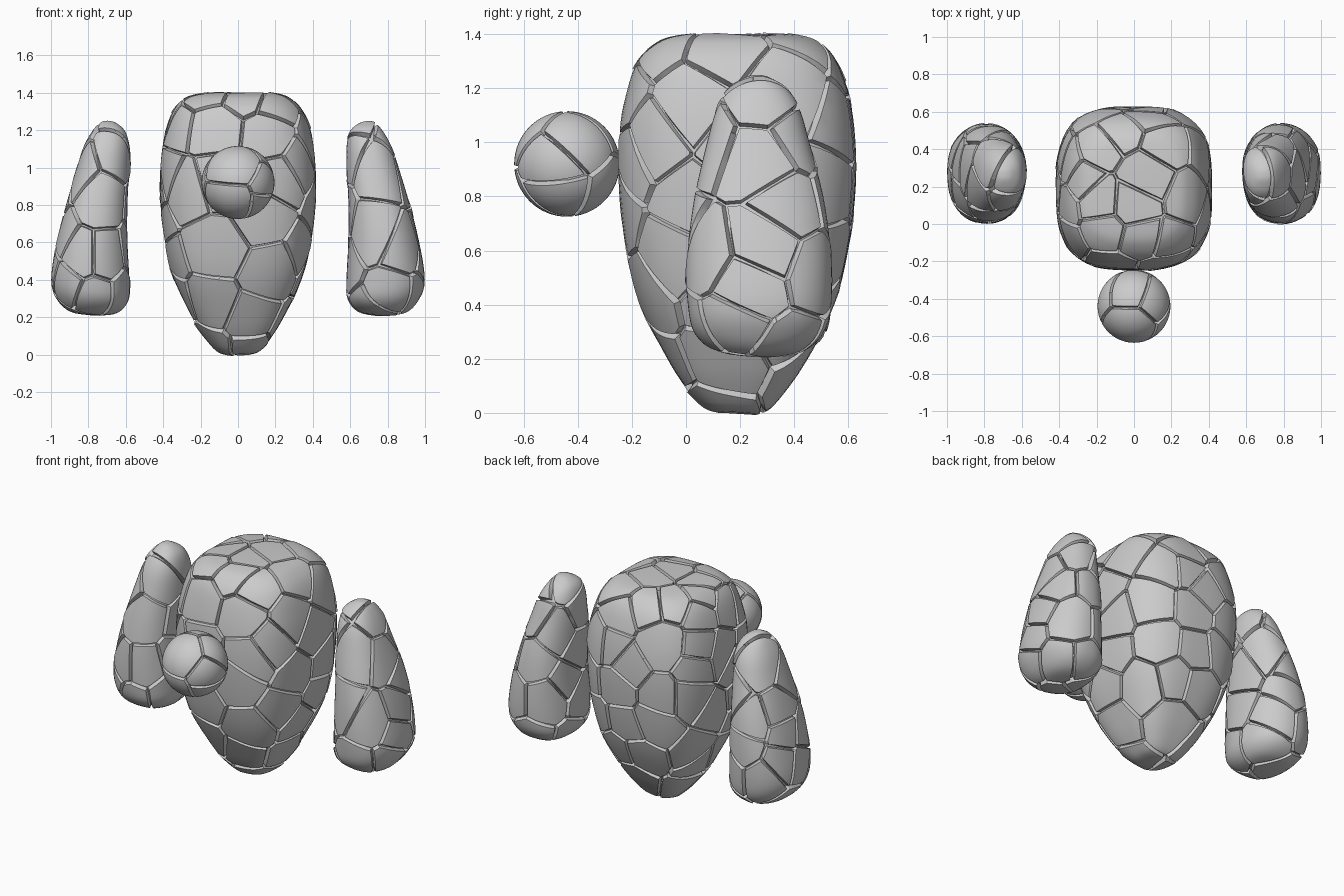
import bpy, bmesh, math, random
from mathutils import Vector

if "Cube" in bpy.data.objects:
    bpy.data.objects.remove(bpy.data.objects["Cube"])


def spline(rows, steps):
    # Catmull-Rom interpolation between profile rows
    out = []
    for i in range(len(rows) - 1):
        a, b = rows[max(i - 1, 0)], rows[i]
        c, d = rows[i + 1], rows[min(i + 2, len(rows) - 1)]
        for k in range(steps):
            t = k / steps
            out.append([0.5 * (2 * q + (r - p) * t + (2 * p - 5 * q + 4 * r - s) * t * t
                               + (3 * q - p - 3 * r + s) * t ** 3)
                        for p, q, r, s in zip(a, b, c, d)])
    return out + [list(rows[-1])]


def loft(rows, power, side=1, segs=64, steps=4):
    # closed boulder from rows of (z, x min, x max, y min, y max)
    bm = bmesh.new()
    rings = []
    for z, x0, x1, y0, y1 in spline(rows, steps):
        ring = []
        for k in range(segs):
            a = math.tau * k / segs
            c, s = math.cos(a), math.sin(a)
            r = (abs(c) ** power + abs(s) ** power) ** (-1 / power)
            ring.append(bm.verts.new((side * ((x0 + x1) / 2 + r * c * (x1 - x0) / 2),
                                      (y0 + y1) / 2 + r * s * (y1 - y0) / 2, z)))
        rings.append(ring)
    for lo, hi in zip(rings, rings[1:]):
        for k in range(segs):
            j = (k + 1) % segs
            bm.faces.new((lo[k], lo[j], hi[j], hi[k]))
    caps = [bm.faces.new(rings[0]), bm.faces.new(rings[-1])]
    bmesh.ops.poke(bm, faces=caps)
    bmesh.ops.recalc_face_normals(bm, faces=bm.faces[:])
    bm.normal_update()
    return bm


def scatter(bm, count, seed):
    # evenly spread stone centres over the surface
    rng = random.Random(seed)
    faces = bm.faces[:]
    weights = [f.calc_area() for f in faces]
    pts = []
    while len(pts) < count:
        tries = [f.calc_center_median() for f in rng.choices(faces, weights, k=7)]
        pts.append(max(tries, key=lambda p: min([(p - q).length for q in pts] or [1])))
    return pts


def finish(name, bm):
    me = bpy.data.meshes.new(name)
    bm.to_mesh(me)
    bm.free()
    ob = bpy.data.objects.new(name, me)
    bpy.context.collection.objects.link(ob)
    bpy.ops.object.select_all(action='DESELECT')
    ob.select_set(True)
    bpy.context.view_layer.objects.active = ob
    bpy.ops.object.shade_smooth_by_angle(angle=math.radians(28))


def crack(name, base, seeds, gap=0.02, depth=0.032, flat=0.22, reach=0.75):
    # split the skin into stones with sloping rims, over a shrunken core
    stones = bmesh.new()
    for p in seeds:
        bm = base.copy()
        for q in sorted(seeds, key=lambda s: (s - p).length)[1:]:
            d = q - p
            if d.length > reach:
                break
            n = d.normalized()
            bmesh.ops.bisect_plane(bm, geom=bm.verts[:] + bm.edges[:] + bm.faces[:],
                                   plane_co=(p + q) / 2 - n * gap / 2, plane_no=n,
                                   clear_outer=True)
        if not bm.faces:
            bm.free()
            continue
        bm.normal_update()
        # slightly flatten the stone's outer face
        up = sum((f.normal * f.calc_area() for f in bm.faces), Vector()).normalized()
        hs = [(v.co - p).dot(up) for v in bm.verts]
        mean = sum(hs) / len(hs)
        for v, h in zip(bm.verts, hs):
            v.co -= up * max(-0.02, min(0.02, (h - mean) * flat))
        bm.normal_update()
        # rim sloping down into the crack
        rim = [e for e in bm.edges if e.is_boundary]
        normals = {v: v.normal.copy() for e in rim for v in e.verts}
        geo = bmesh.ops.extrude_edge_only(bm, edges=rim)['geom']
        for v in [g for g in geo if isinstance(g, bmesh.types.BMVert)]:
            src = min(v.link_edges, key=lambda e: e.calc_length()).other_vert(v)
            n = normals.get(src, up)
            out = v.co - p
            out = (out - n * out.dot(n)).normalized()
            v.co += out * 0.008 - n * depth
        bmesh.ops.recalc_face_normals(bm, faces=bm.faces[:])
        bm.normal_update()
        if sum(f.normal.dot(up) * f.calc_area() for f in bm.faces) < 0:
            bmesh.ops.reverse_faces(bm, faces=bm.faces[:])
        tmp = bpy.data.meshes.new("tmp")
        bm.to_mesh(tmp)
        bm.free()
        stones.from_mesh(tmp)
        bpy.data.meshes.remove(tmp)
    finish(name + "_stones", stones)
    shifts = [v.normal * depth * 0.75 for v in base.verts]
    for v, s in zip(base.verts, shifts):
        v.co -= s
    finish(name + "_core", base)


# body: tall squarish boulder tapering to the bottom
widths = [(0.0, 0.07), (0.02, 0.12), (0.1, 0.185), (0.2, 0.245), (0.4, 0.34), (0.6, 0.39),
          (0.85, 0.417), (1.05, 0.412), (1.2, 0.385), (1.3, 0.35), (1.36, 0.30),
          (1.39, 0.24), (1.4, 0.12)]
body = loft([(z, -w, w, 0.19 - 1.05 * w, 0.19 + 1.05 * w) for z, w in widths], 3.0)
crack("body", body, scatter(body, 64, 4))

# arms: hanging boulders, wider at the fist
arm_rows = [(0.21, 0.74, 0.80, 0.24, 0.32), (0.225, 0.64, 0.90, 0.12, 0.43),
            (0.29, 0.585, 0.965, 0.03, 0.51), (0.4, 0.58, 1.0, 0.005, 0.535),
            (0.6, 0.59, 0.97, 0.005, 0.535), (0.8, 0.59, 0.92, 0.03, 0.51),
            (1.0, 0.58, 0.86, 0.075, 0.455), (1.12, 0.58, 0.82, 0.11, 0.42),
            (1.2, 0.60, 0.775, 0.16, 0.37), (1.24, 0.645, 0.735, 0.22, 0.31),
            (1.25, 0.68, 0.70, 0.25, 0.28)]
for label, side, seed in (("right", 1, 7), ("left", -1, 12)):
    arm = loft(arm_rows, 2.3, side, segs=48)
    crack(label + "_arm", arm, scatter(arm, 24, seed), flat=0.15)

# head: ball with a few large stones
head = bmesh.new()
bmesh.ops.create_uvsphere(head, u_segments=48, v_segments=32, radius=0.195)
centre = Vector((0, -0.44, 0.92))
bmesh.ops.translate(head, verts=head.verts[:], vec=centre)
head.normal_update()
dirs = [(-0.1, -0.7, 0.6), (-0.2, -0.65, -0.7), (0.8, -0.3, -0.6), (0.75, 0.3, 0.55),
        (0.85, -0.35, -0.12), (-0.8, 0.5, 0.1), (0.2, 0.8, -0.5), (-0.1, 0.7, 0.7)]
crack("head", head, [centre + Vector(d).normalized() * 0.195 for d in dirs],
      gap=0.018, flat=0.0)
